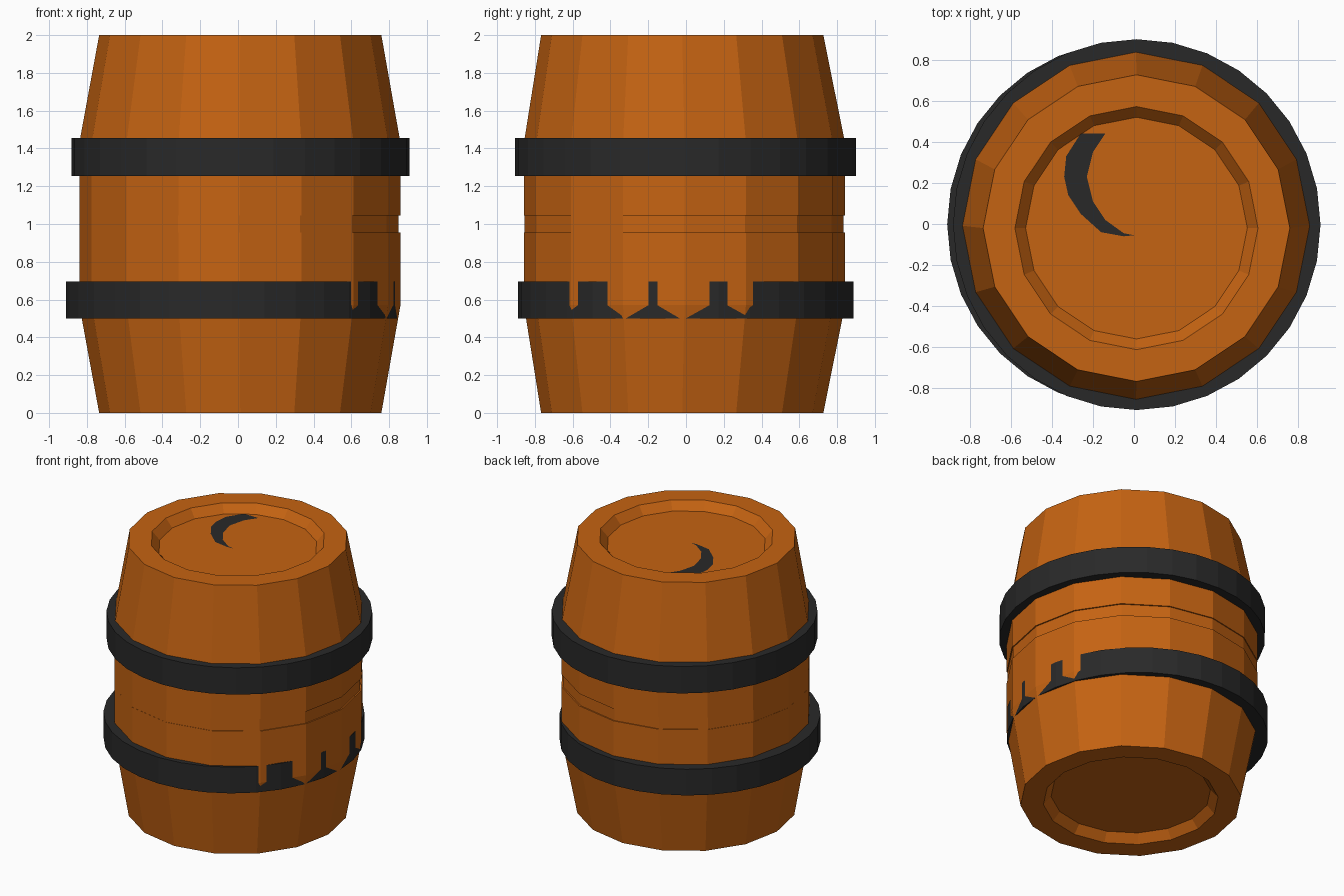
import bpy, bmesh, math

if "Cube" in bpy.data.objects:
    bpy.data.objects.remove(bpy.data.objects["Cube"])


def material(name, color):
    m = bpy.data.materials.new(name)
    m.diffuse_color = (*color, 1)
    m.use_nodes = True
    m.node_tree.nodes["Principled BSDF"].inputs["Base Color"].default_value = m.diffuse_color
    return m


WOOD = material("orange_wood", (0.56, 0.125, 0.006))
IRON = material("dark_iron", (0.022, 0.022, 0.022))


def finish(name, bm, mat):
    bmesh.ops.recalc_face_normals(bm, faces=bm.faces)
    me = bpy.data.meshes.new(name)
    bm.to_mesh(me)
    bm.free()
    me.materials.append(mat)
    ob = bpy.data.objects.new(name, me)
    bpy.context.collection.objects.link(ob)
    return ob


def stacked(name, sides, rings, mat, closed=False):
    """Skin rings of (cx, cy, rx, ry, z); loop back to the first or cap the ends."""
    bm = bmesh.new()
    loops = []
    for cx, cy, rx, ry, z in rings:
        loops.append([bm.verts.new((cx + rx * math.cos(2 * math.pi * i / sides),
                                    cy + ry * math.sin(2 * math.pi * i / sides), z))
                      for i in range(sides)])
    pairs = list(zip(loops, loops[1:]))
    if closed:
        pairs.append((loops[-1], loops[0]))
    for a, b in pairs:
        for i in range(sides):
            j = (i + 1) % sides
            bm.faces.new((a[i], a[j], b[j], b[i]))
    if not closed:
        bm.faces.new(loops[0])
        bm.faces.new(loops[-1])
    return finish(name, bm, mat)


# Staved body: recessed ends, tapered shoulders and a faint seam at mid height
def ring(r, z, cx=0.012, cy=-0.02):
    return (cx, cy, r, r, z)


FLOOR = 1.94
half = [ring(0.54, 2 - FLOOR), ring(0.592, 0), ring(0.747, 0),
        ring(0.85, 0.57, 0.01, -0.008), ring(0.85, 0.955, 0.01, -0.008),
        ring(0.845, 0.955, 0.006, -0.011)]
upper = [(x, y, rx, ry, 2 - z) for x, y, rx, ry, z in reversed(half)]
stacked("barrel_body", 16, half + upper, WOOD)


# Iron hoops, the lower one slightly off centre so it sinks into the staves
def hoop(name, cx, cy, rx, ry, z0, z1):
    t = 0.1
    stacked(name, 32, [(cx, cy, rx, ry, z0), (cx, cy, rx, ry, z1),
                       (cx, cy, rx - t, ry - t, z1), (cx, cy, rx - t, ry - t, z0)],
            IRON, closed=True)


hoop("upper_hoop", 0.0135, -0.003, 0.895, 0.903, 1.255, 1.455)
hoop("lower_hoop", -0.032, -0.002, 0.878, 0.888, 0.50, 0.695)

# Dark crescent on the sunken lid
outer = [(-0.26, 0.44), (-0.33, 0.33), (-0.34, 0.23), (-0.32, 0.14),
         (-0.26, 0.05), (-0.16, -0.04), (-0.05, -0.06), (0.0, -0.055)]
inner = [(-0.05, -0.045), (-0.14, 0.02), (-0.2, 0.11), (-0.23, 0.23),
         (-0.2, 0.35), (-0.14, 0.44)]
bm = bmesh.new()
mark = bm.faces.new([bm.verts.new((x, y, FLOOR + 0.002)) for x, y in outer + inner])
mark.normal_update()
if mark.normal.z < 0:
    mark.normal_flip()
bmesh.ops.triangulate(bm, faces=[mark])
me = bpy.data.meshes.new("lid_mark")
bm.to_mesh(me)
bm.free()
me.materials.append(IRON)
bpy.context.collection.objects.link(bpy.data.objects.new("lid_mark", me))
